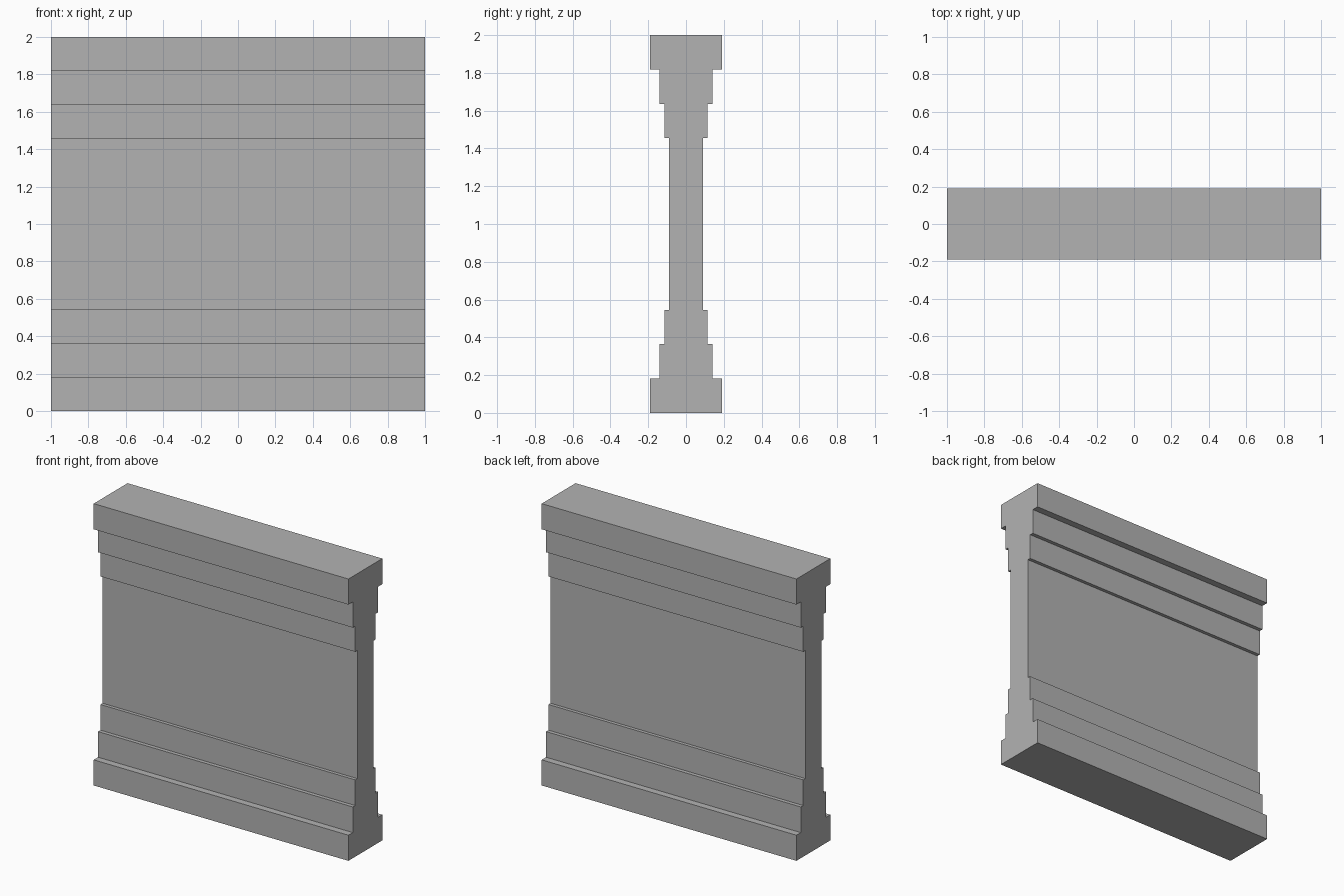
import bpy
import bmesh

cube = bpy.data.objects.get("Cube")
if cube:
    bpy.data.objects.remove(cube, do_unlink=True)

# Plain grey material
grey = bpy.data.materials.new("plain_grey")
grey.use_nodes = True
colour = (0.45, 0.45, 0.45, 1)
grey.diffuse_color = colour
grey.node_tree.nodes["Principled BSDF"].inputs["Base Color"].default_value = colour

# Stepped wall section: half depths from the foot up to the recessed panel
HEIGHT = 2.0
STEP = HEIGHT / 11
half_depths = [0.19, 0.141, 0.114, 0.09]

# One quarter of the outline, then mirrored vertically and front to back
quarter = []
for i, depth in enumerate(half_depths):
    quarter.append((depth, i * STEP))
    if i < len(half_depths) - 1:
        quarter.append((depth, (i + 1) * STEP))
side = quarter + [(y, HEIGHT - z) for y, z in reversed(quarter)]
outline = side + [(-y, z) for y, z in reversed(side)]

# Extrude the section along the length of the wall
bm = bmesh.new()
section = bm.faces.new([bm.verts.new((-1, y, z)) for y, z in outline])
result = bmesh.ops.extrude_face_region(bm, geom=[section], use_keep_orig=True)
moved = [v for v in result["geom"] if isinstance(v, bmesh.types.BMVert)]
bmesh.ops.translate(bm, verts=moved, vec=(2, 0, 0))
bmesh.ops.recalc_face_normals(bm, faces=bm.faces)

mesh = bpy.data.meshes.new("stepped_wall")
bm.to_mesh(mesh)
bm.free()
mesh.materials.append(grey)
wall = bpy.data.objects.new("stepped_wall", mesh)
bpy.context.collection.objects.link(wall)
